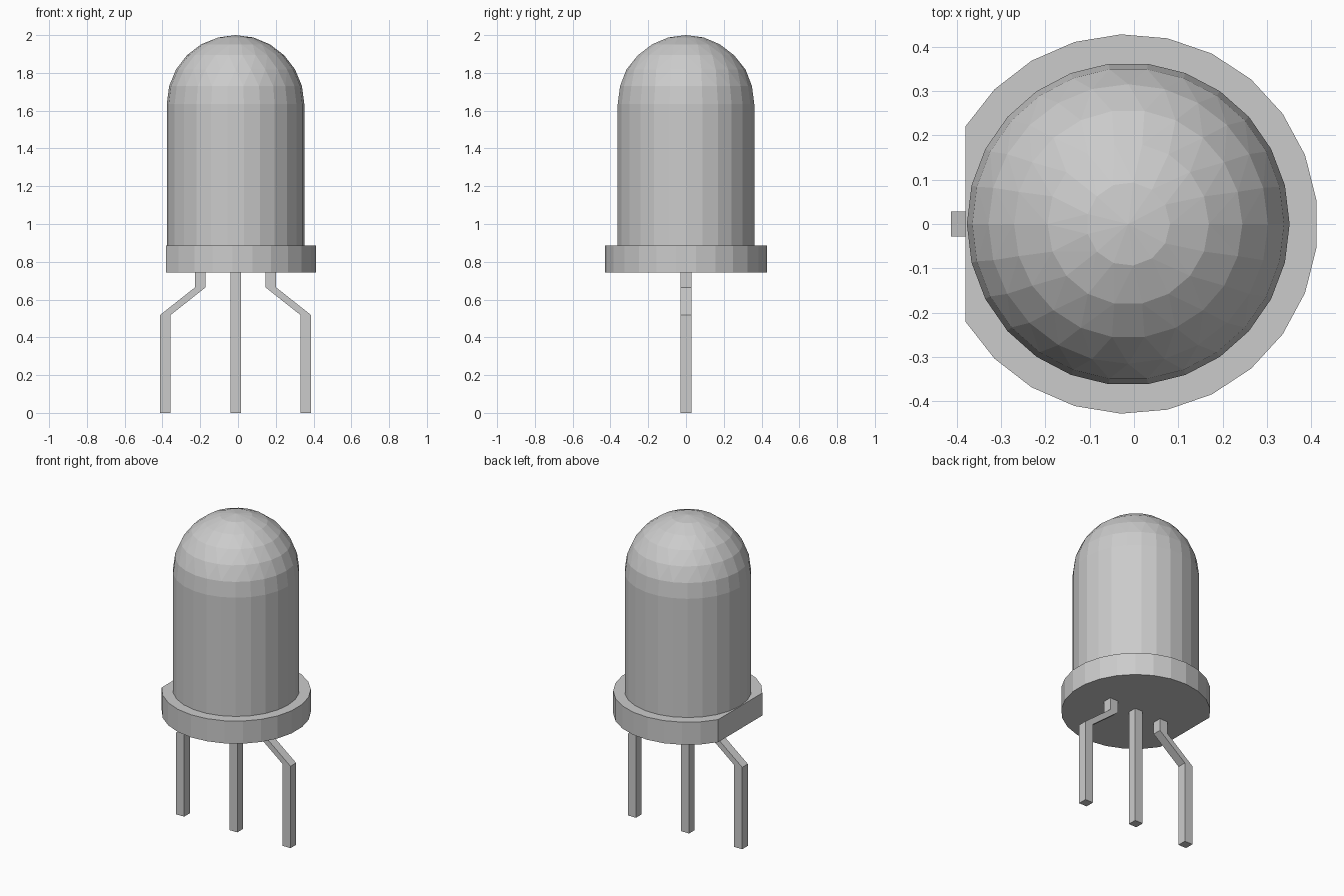
import bpy, bmesh
from math import sin, cos, radians, tau

if "Cube" in bpy.data.objects:
    bpy.data.objects.remove(bpy.data.objects["Cube"])

CX = -0.013                      # axis of the round parts
Z_BASE, Z_RIM, Z_DOME = 0.742, 0.885, 1.636
R = 0.364


def finish(name, bm):
    bmesh.ops.recalc_face_normals(bm, faces=bm.faces)
    mesh = bpy.data.meshes.new(name)
    bm.to_mesh(mesh)
    bm.free()
    obj = bpy.data.objects.new(name, mesh)
    bpy.context.collection.objects.link(obj)
    return obj


def extrude_profile(name, points, vector):
    bm = bmesh.new()
    face = bm.faces.new([bm.verts.new(p) for p in points])
    new = bmesh.ops.extrude_face_region(bm, geom=[face], use_keep_orig=True)["geom"]
    bmesh.ops.translate(bm, vec=vector,
                        verts=[v for v in new if isinstance(v, bmesh.types.BMVert)])
    return finish(name, bm)


# Lens: cylinder with a dome whose rings thin out towards the top
bm = bmesh.new()
rings = [(R, Z_RIM, 26)]
for i, count in enumerate((26, 26, 24, 22, 18, 13)):
    a = radians(15 * i)
    rings.append((R * cos(a), Z_DOME + R * sin(a), count))
for r, z, n in rings:
    for k in range(n):
        bm.verts.new((CX + r * cos(tau * k / n), r * sin(tau * k / n), z))
bm.verts.new((CX, 0, 2.0))
bmesh.ops.convex_hull(bm, input=bm.verts)
bmesh.ops.dissolve_limit(bm, angle_limit=radians(0.5), verts=bm.verts, edges=bm.edges)
bottom = [f for f in bm.faces if all(v.co.z < Z_RIM + 0.001 for v in f.verts)]
bmesh.ops.delete(bm, geom=bottom, context="FACES_ONLY")
finish("lens", bm)

# Rim: disc with one flat side
steps, half = 21, 149.0
rim = []
for k in range(steps + 1):
    a = radians(-half + 2 * half * k / steps)
    rim.append((CX + 0.428 * cos(a), 0.428 * sin(a), Z_BASE))
extrude_profile("rim", rim, (0, 0, Z_RIM - Z_BASE))

# Legs: a straight centre one and a mirrored pair of bent ones
W = 0.028
path_straight = [(0, 0), (0, Z_BASE)]
path_bent = [(0.372, 0), (0.372, 0.518), (0.186, 0.665), (0.186, Z_BASE)]
for name, path, side in (("middle_leg", path_straight, 1),
                         ("right_leg", path_bent, 1),
                         ("left_leg", path_bent, -1)):
    outline = [(CX + side * x - W, -W, z) for x, z in path]
    outline += [(CX + side * x + W, -W, z) for x, z in reversed(path)]
    extrude_profile(name, outline, (0, 2 * W, 0))
